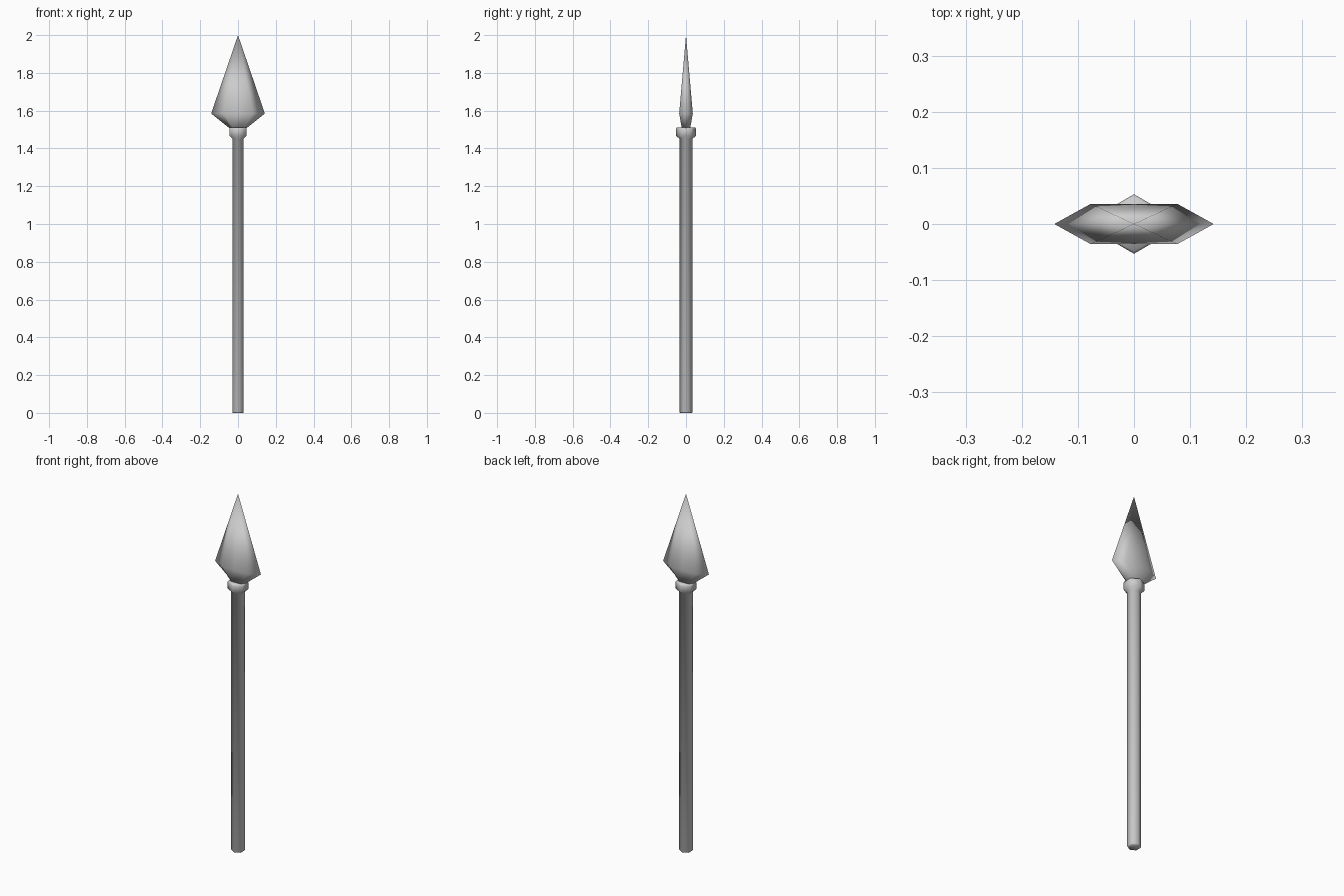
import bpy, bmesh

if "Cube" in bpy.data.objects:
    bpy.data.objects.remove(bpy.data.objects["Cube"])


def loft(name, rings, tip=None):
    """Skin a stack of matching rings, closing the ends with caps or a tip."""
    bm = bmesh.new()
    loops = [[bm.verts.new(p) for p in ring] for ring in rings]
    n = len(loops[0])
    for a, b in zip(loops, loops[1:]):
        for i in range(n):
            j = (i + 1) % n
            bm.faces.new((a[i], a[j], b[j], b[i]))
    bm.faces.new(loops[0][::-1])
    if tip:
        top = bm.verts.new(tip)
        for i in range(n):
            bm.faces.new((loops[-1][i], loops[-1][(i + 1) % n], top))
    else:
        bm.faces.new(loops[-1])
    bmesh.ops.recalc_face_normals(bm, faces=bm.faces)
    mesh = bpy.data.meshes.new(name)
    bm.to_mesh(mesh)
    bm.free()
    for poly in mesh.polygons:
        poly.use_smooth = True
    obj = bpy.data.objects.new(name, mesh)
    bpy.context.collection.objects.link(obj)
    return obj


def hex_ring(r, z):
    # Hexagon pointing along y, with extra points at the middle of the x sides
    h = r * 0.866
    return [(h, 0, z), (h, r / 2, z), (0, r, z), (-h, r / 2, z),
            (-h, 0, z), (-h, -r / 2, z), (0, -r, z), (h, -r / 2, z)]


def blade_ring(w, m, d, z):
    # Flat section with sharp edges at x = +-w
    return [(w, 0, z), (m, d, z), (0, d, z), (-m, d, z),
            (-w, 0, z), (-m, -d, z), (0, -d, z), (m, -d, z)]


# Hexagonal pole running into the bevelled collar
loft("shaft_and_collar", [hex_ring(r, z) for r, z in (
    (0.032, 0.0), (0.035, 0.005), (0.035, 1.452), (0.053, 1.467),
    (0.053, 1.503), (0.049, 1.51))])

# Spear head
loft("blade", [blade_ring(0.042, 0.025, 0.022, 1.505),
               blade_ring(0.142, 0.077, 0.036, 1.585)], tip=(0, 0, 2.0))
